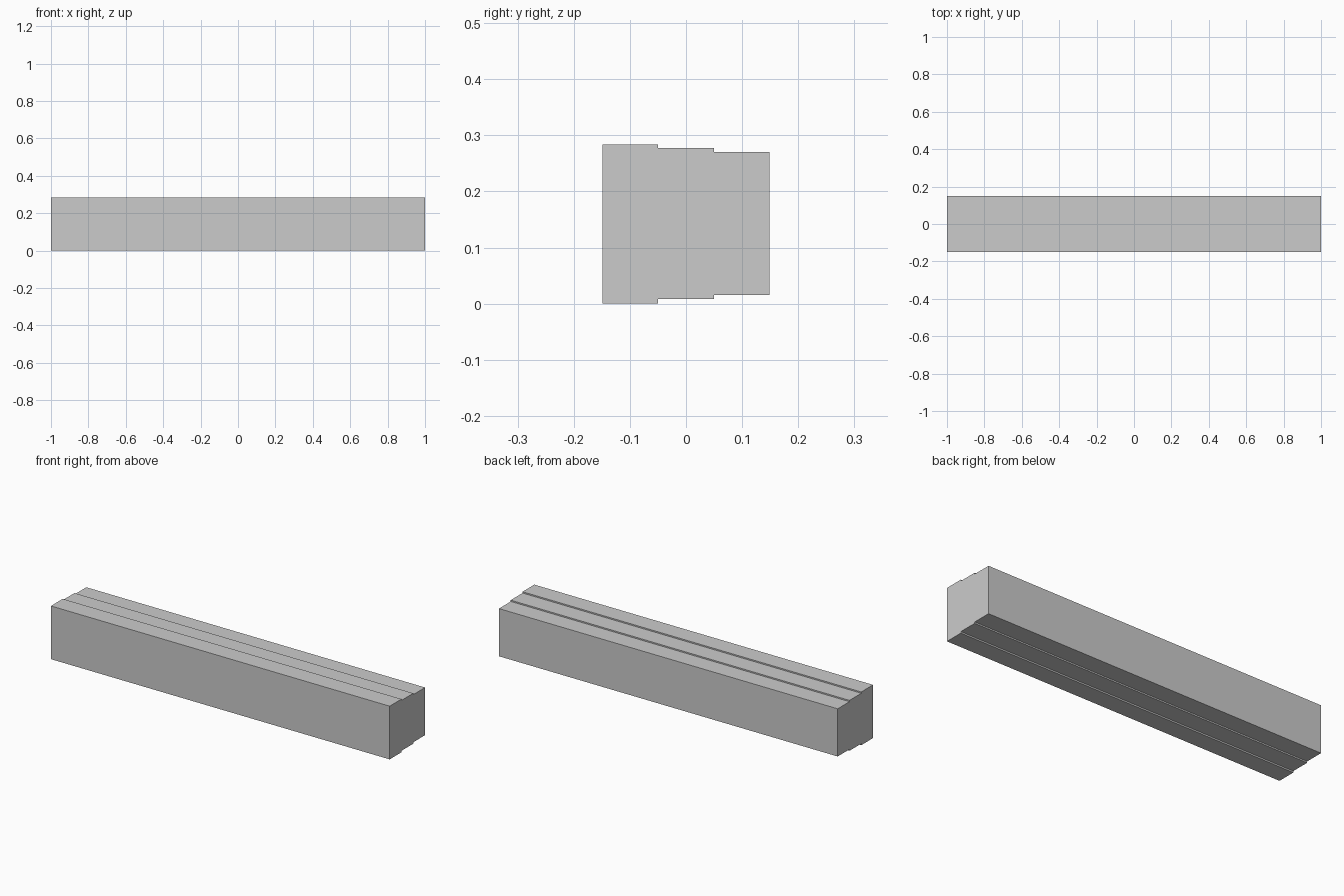
import bpy, bmesh

if "Cube" in bpy.data.objects:
    bpy.data.objects.remove(bpy.data.objects["Cube"])

# Stepped cross-section (y, z): three courses, each slightly shorter than the one in front
D, S = 0.149, 0.0497
courses = [(-D, -S, 0.0, 0.284), (-S, S, 0.008, 0.277), (S, D, 0.0155, 0.27)]
bottom = [(y, lo) for y0, y1, lo, hi in courses for y in (y0, y1)]
top = [(y, hi) for y0, y1, lo, hi in reversed(courses) for y in (y1, y0)]

# Beam: extrude the section along x
bm = bmesh.new()
face = bm.faces.new([bm.verts.new((-1, y, z)) for y, z in bottom + top])
ext = bmesh.ops.extrude_face_region(bm, geom=[face])
moved = [v for v in ext["geom"] if isinstance(v, bmesh.types.BMVert)]
bmesh.ops.translate(bm, verts=moved, vec=(2, 0, 0))
bmesh.ops.recalc_face_normals(bm, faces=bm.faces)

mesh = bpy.data.meshes.new("stepped_beam")
bm.to_mesh(mesh)
bm.free()
beam = bpy.data.objects.new("stepped_beam", mesh)
bpy.context.collection.objects.link(beam)
